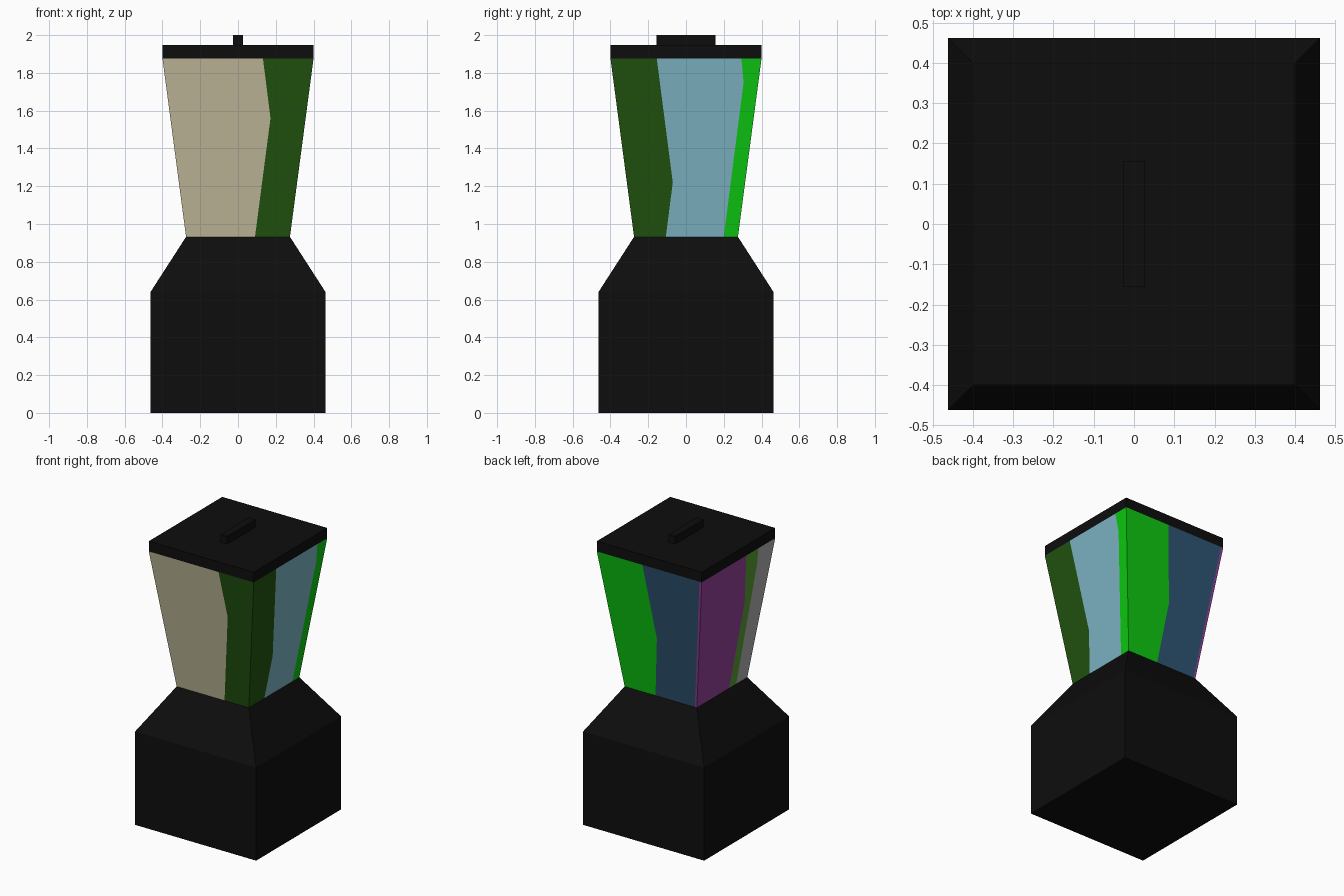
import bpy, bmesh, math
from mathutils import Matrix, Vector

if "Cube" in bpy.data.objects:
    bpy.data.objects.remove(bpy.data.objects["Cube"])


def material(name, r, g, b):
    def lin(c):
        c /= 255
        return c / 12.92 if c <= 0.04045 else ((c + 0.055) / 1.055) ** 2.4
    m = bpy.data.materials.new(name)
    m.diffuse_color = (lin(r), lin(g), lin(b), 1)
    m.use_nodes = True
    m.node_tree.nodes["Principled BSDF"].inputs["Base Color"].default_value = m.diffuse_color
    return m


MATS = {
    "black": material("black", 13, 13, 13),
    "beige": material("beige", 194, 187, 156),
    "dark_green": material("dark_green", 33, 83, 15),
    "light_blue": material("light_blue", 126, 181, 197),
    "bright_green": material("bright_green", 13, 201, 17),
    "navy": material("navy", 45, 84, 115),
    "purple": material("purple", 147, 65, 151),
    "olive": material("olive", 90, 157, 51),
    "grey": material("grey", 178, 175, 175),
}


def finish(name, bm, mats):
    bmesh.ops.remove_doubles(bm, verts=bm.verts[:], dist=0.0005)
    bmesh.ops.recalc_face_normals(bm, faces=bm.faces[:])
    me = bpy.data.meshes.new(name)
    bm.to_mesh(me)
    bm.free()
    for m in mats:
        me.materials.append(MATS[m])
    ob = bpy.data.objects.new(name, me)
    bpy.context.collection.objects.link(ob)
    return ob


def stacked(name, rings):
    """Closed solid through rectangular rings (half x, half y, z)."""
    bm = bmesh.new()
    loops = [[bm.verts.new((sx * hx, sy * hy, z))
              for sx, sy in ((-1, -1), (1, -1), (1, 1), (-1, 1))]
             for hx, hy, z in rings]
    for a, b in zip(loops, loops[1:]):
        for i in range(4):
            j = (i + 1) % 4
            bm.faces.new((a[i], a[j], b[j], b[i]))
    bm.faces.new(loops[0][::-1])
    bm.faces.new(loops[-1])
    return finish(name, bm, ["black"])


Z0, Z1, H0, H1 = 0.932, 1.877, 0.275, 0.40

# Base, lid and lid handle
stacked("base", [(0.462, 0.462, 0), (0.462, 0.462, 0.642), (H0, H0, Z0)])
stacked("lid", [(H1, H1, Z1), (H1, H1, 1.947)])
stacked("lid_handle", [(0.026, 0.155, 1.947), (0.026, 0.155, 2.0)])

# Jar sides: colours left to right as seen from outside, and the dividing
# lines between them as (across, height) from bottom to top
SIDES = [
    (["beige", "dark_green"],
     [[(0.09, Z0), (0.172, 1.56), (0.132, Z1)]]),
    (["dark_green", "light_blue", "bright_green"],
     [[(-0.107, Z0), (-0.07, 1.22), (-0.155, Z1)],
      [(0.20, Z0), (0.305, 1.75), (0.293, Z1)]]),
    (["bright_green", "navy", "purple"],
     [[(-0.04, Z0), (0.01, 1.36), (-0.053, Z1)],
      [(0.26, Z0), (0.382, Z1)]]),
    (["purple", "olive", "grey"],
     [[(0.077, Z0), (0.135, 1.52), (0.086, Z1)],
      [(0.154, Z0), (0.225, 1.77), (0.216, Z1)]]),
]


def half(z):
    return H0 + (H1 - H0) * (z - Z0) / (Z1 - Z0)


bm = bmesh.new()
names = list(MATS)
for k, (colours, lines) in enumerate(SIDES):
    turn = Matrix.Rotation(k * math.pi / 2, 3, 'Z')
    lines = [[(-H0, Z0), (-H1, Z1)]] + lines + [[(H0, Z0), (H1, Z1)]]
    for colour, left, right in zip(colours, lines, lines[1:]):
        face = bm.faces.new([bm.verts.new(turn @ Vector((u, -half(z), z)))
                             for u, z in right + left[::-1]])
        face.material_index = names.index(colour)
finish("jar", bm, names)
